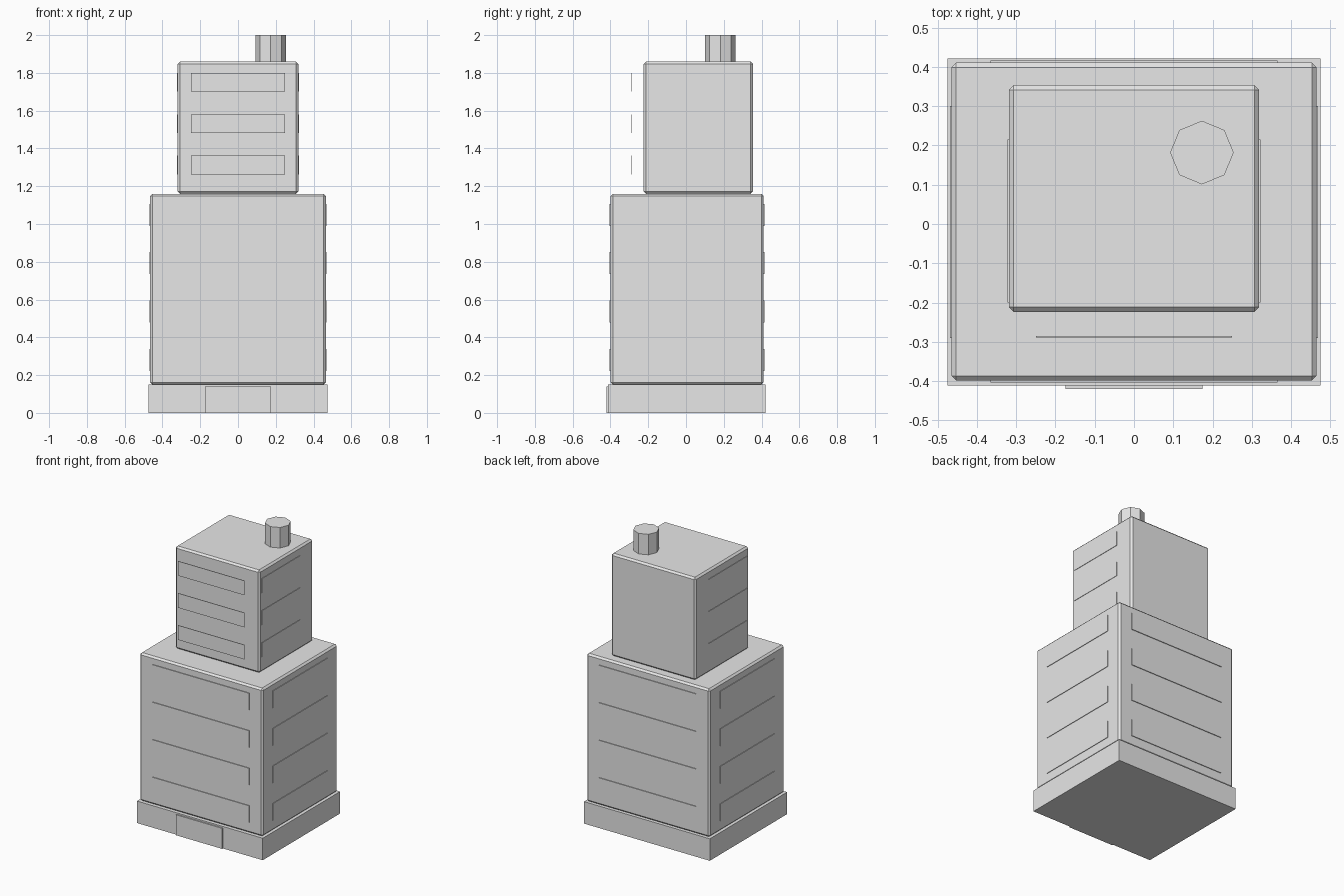
import bpy
import math

if "Cube" in bpy.data.objects:
    bpy.data.objects.remove(bpy.data.objects["Cube"])

# One plain grey for the whole building
grey = bpy.data.materials.new("plain_grey")
grey.diffuse_color = (0.8, 0.8, 0.8, 1)
grey.use_nodes = True
grey.node_tree.nodes["Principled BSDF"].inputs["Base Color"].default_value = grey.diffuse_color


def box(name, x, y, z, bevel=0.0):
    """Box from (min, max) ranges, with an optional chamfer."""
    bpy.ops.mesh.primitive_cube_add(size=1, location=[sum(r) / 2 for r in (x, y, z)])
    ob = bpy.context.object
    ob.name = name
    ob.scale = [r[1] - r[0] for r in (x, y, z)]
    bpy.ops.object.transform_apply(location=False, rotation=False, scale=True)
    ob.data.materials.append(grey)
    if bevel:
        mod = ob.modifiers.new("chamfer", "BEVEL")
        mod.width = bevel
        mod.segments = 1
    return ob


# Plinth and entrance door
box("plinth", (-0.475, 0.475), (-0.412, 0.422), (0, 0.15))
box("door", (-0.175, 0.175), (-0.42, -0.411), (0, 0.14))

# Two stacked tower blocks
box("lower_tower", (-0.465, 0.465), (-0.399, 0.411), (0.15, 1.16), 0.012)
box("upper_tower", (-0.319, 0.319), (-0.224, 0.354), (1.16, 1.86), 0.012)

# Window bands on all four sides of the lower tower
for i in range(4):
    z = (0.222 + 0.256 * i, 0.339 + 0.256 * i)
    box("lower_window_front", (-0.365, 0.365), (-0.404, -0.398), z)
    box("lower_window_back", (-0.365, 0.365), (0.410, 0.416), z)
    for s in (-1, 1):
        xs = tuple(sorted((s * 0.464, s * 0.469)))
        box("lower_window_side", xs, (-0.29, 0.30), z)

# Window bands of the upper tower: the front ones stand clear of the wall
for i in range(3):
    z = (1.263 + 0.219 * i, 1.362 + 0.219 * i)
    box("upper_window_front", (-0.25, 0.25), (-0.289, -0.285), z)
    for s in (-1, 1):
        xs = tuple(sorted((s * 0.318, s * 0.322)))
        box("upper_window_side", xs, (-0.20, 0.215), z)

# Octagonal roof chimney
bpy.ops.mesh.primitive_cylinder_add(vertices=8, radius=0.081, depth=0.15,
                                    location=(0.173, 0.182, 1.925))
chimney = bpy.context.object
chimney.name = "chimney"
chimney.data.materials.append(grey)
